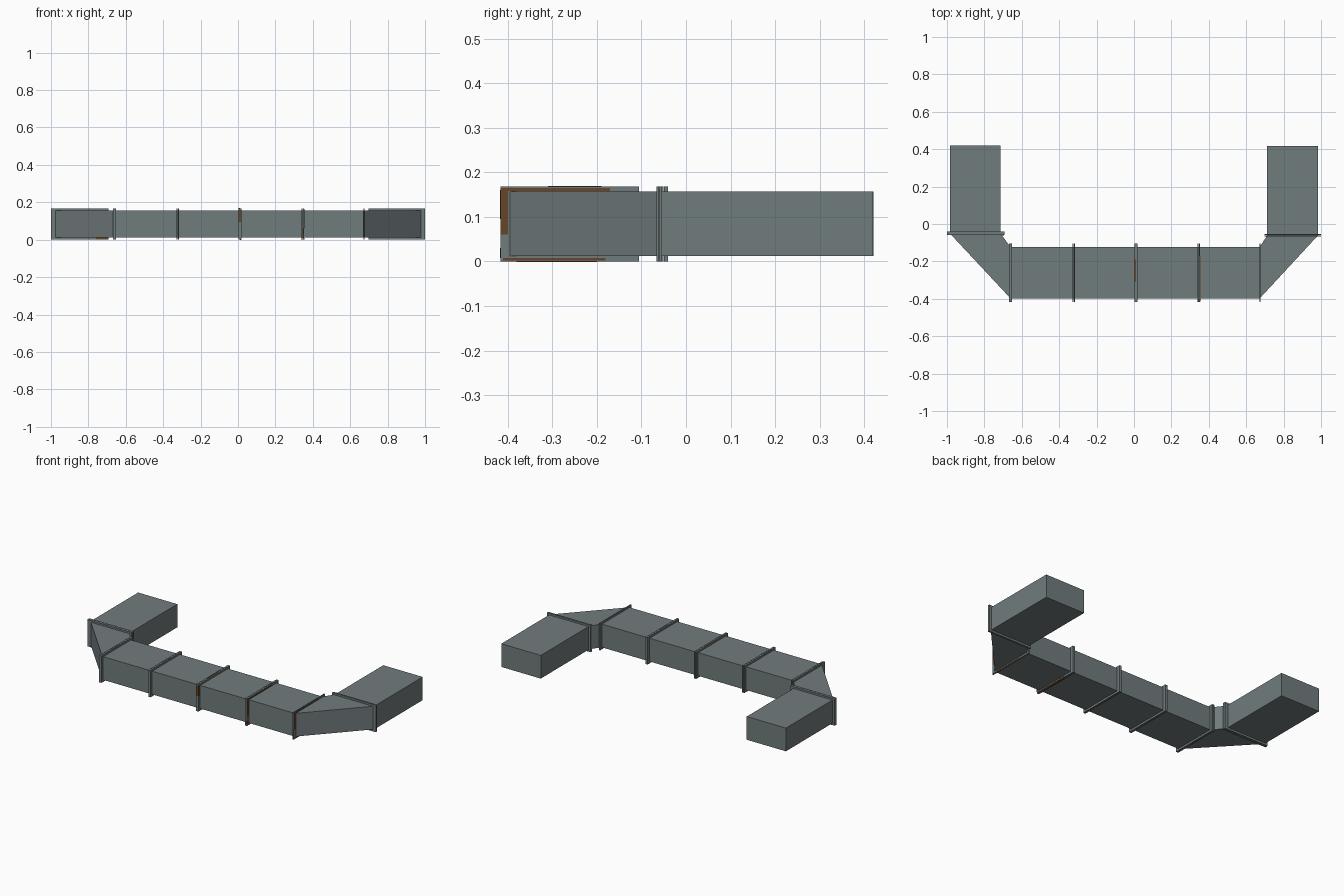
import bpy, bmesh

if "Cube" in bpy.data.objects:
    bpy.data.objects.remove(bpy.data.objects["Cube"])


def material(name, rgb):
    m = bpy.data.materials.new(name)
    m.diffuse_color = (*rgb, 1)
    m.use_nodes = True
    m.node_tree.nodes["Principled BSDF"].inputs["Base Color"].default_value = m.diffuse_color
    return m


STEEL = material("grey_steel", (0.165, 0.2, 0.205))
RUST = material("brown_rust", (0.14, 0.06, 0.02))


def prism(name, points, z0, z1, mat):
    """Extrude a flat outline between two heights."""
    bm = bmesh.new()
    base = bm.faces.new([bm.verts.new((x, y, z0)) for x, y in points])
    top = bmesh.ops.extrude_face_region(bm, geom=[base])["geom"]
    verts = [v for v in top if isinstance(v, bmesh.types.BMVert)]
    bmesh.ops.translate(bm, verts=verts, vec=(0, 0, z1 - z0))
    bmesh.ops.recalc_face_normals(bm, faces=bm.faces)
    mesh = bpy.data.meshes.new(name)
    bm.to_mesh(mesh)
    bm.free()
    mesh.materials.append(mat)
    ob = bpy.data.objects.new(name, mesh)
    bpy.context.collection.objects.link(ob)
    return ob


def box(name, x, y, z, mat=STEEL):
    return prism(name, [(x[0], y[0]), (x[1], y[0]), (x[1], y[1]), (x[0], y[1])], *z, mat)


Z = (0.012, 0.157)      # duct height
FZ = (0.0, 0.168)       # flange height
Y = (-0.398, -0.124)    # main run depth

# Main run and the two arms
box("main_duct", (-0.66, 0.672), Y, Z)
box("left_arm", (-0.985, -0.714), (-0.05, 0.42), Z)
box("right_arm", (0.712, 0.985), (-0.06, 0.418), Z)

# Angled corners
prism("left_corner", [(-0.985, -0.05), (-0.66, Y[0]), (-0.66, Y[1]), (-0.714, -0.05)], *Z, STEEL)
prism("right_corner", [(0.672, Y[0]), (0.985, -0.06), (0.712, -0.06), (0.672, Y[1])], *Z, STEEL)

# Paired flanges along the main run
for i, x in enumerate((-0.661, -0.322, 0.010, 0.346, 0.672)):
    h = 0.0035 if i == 4 else 0.0075
    for side, a, b in (("left", x - h, x - 0.0005), ("right", x + 0.0005, x + h)):
        box(f"main_flange_{i}_{side}", (a, b), (-0.416, -0.105), FZ)

# Flanges on the arms
for side, x, ys in (("left", (-1.0, -0.693), (-0.060, -0.0505, -0.0495, -0.040)),
                    ("right", (0.698, 1.0), (-0.066, -0.0603, -0.0597, -0.054))):
    box(f"{side}_arm_flange_front", x, ys[:2], FZ)
    box(f"{side}_arm_flange_back", x, ys[2:], FZ)

# Rust patches, thin plates on flange faces
e = 0.0008
box("rust_middle_top", (0.003, 0.010), (-0.31, -0.19), (0.167, 0.168 + e), RUST)
box("rust_middle_front", (0.003, 0.0176), (-0.416 - e, -0.4), (0.095, 0.16), RUST)
box("rust_fourth_front", (0.339, 0.3536), (-0.416 - e, -0.4), (0.008, 0.03), RUST)
box("rust_fourth_bottom", (0.339, 0.346), (-0.36, -0.2), (-e, 0.002), RUST)
box("rust_middle_bottom", (0.010, 0.017), (-0.38, -0.22), (-e, 0.002), RUST)
box("rust_left_bottom", (-0.76, -0.695), (-0.060 - e, -0.059), (0.001, 0.011), RUST)
for x in (0.346 + 0.0075, 0.672 + 0.0035):
    px = (x - 0.001, x + e)
    box("rust_side_front", px, (-0.415, -0.399), (0.06, 0.165), RUST)
    box("rust_side_top", px, (-0.4, -0.17), (0.158, 0.165), RUST)
    box("rust_side_bottom", px, (-0.41, -0.18), (0.002, 0.008), RUST)
